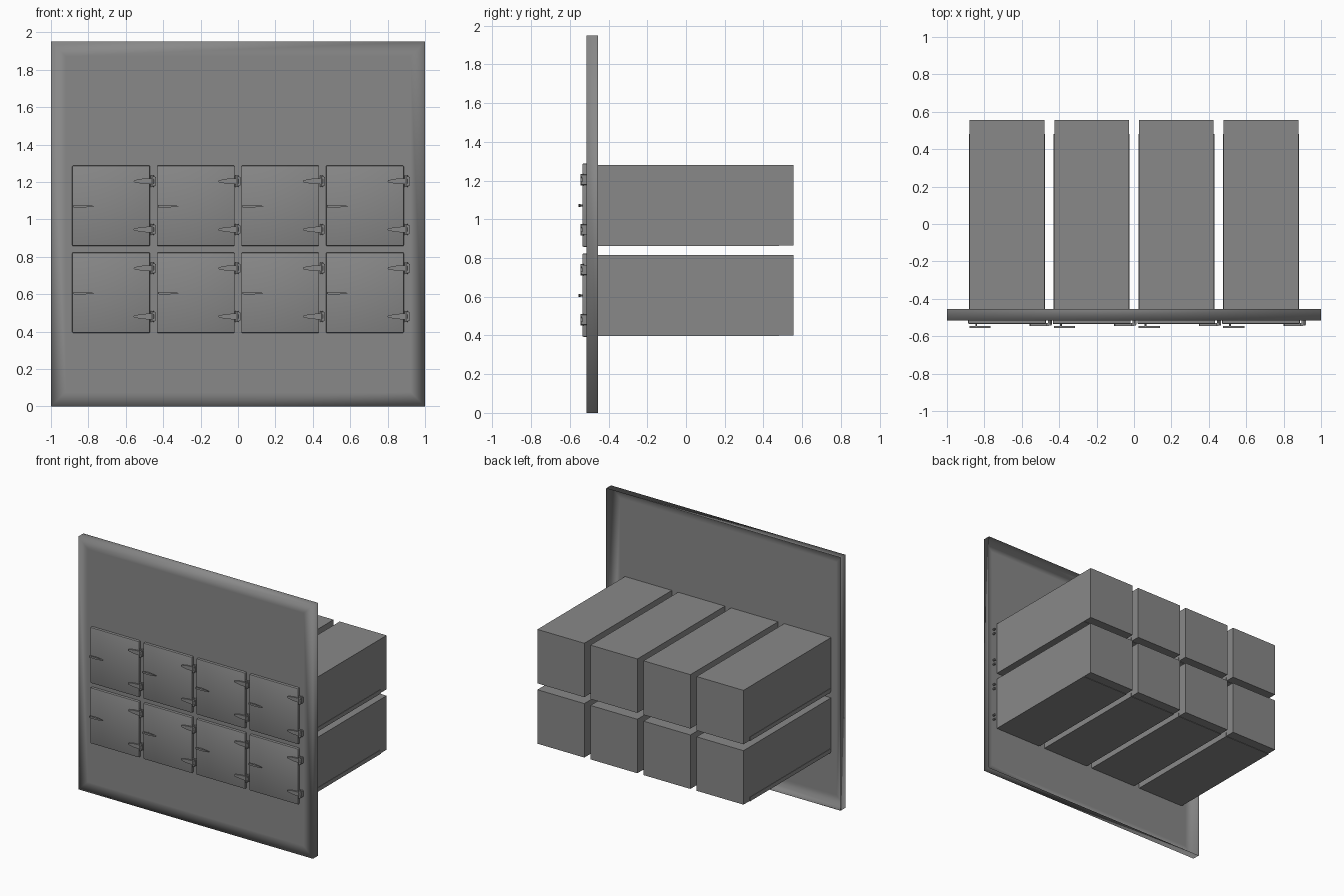
import bpy, bmesh, math
from mathutils import Matrix, Vector

cube = bpy.data.objects.get("Cube")
if cube:
    bpy.data.objects.remove(cube, do_unlink=True)

grey = bpy.data.materials.new("steel grey")
grey.use_nodes = True
colour = (0.25, 0.25, 0.25, 1)
grey.diffuse_color = colour
grey.node_tree.nodes["Principled BSDF"].inputs["Base Color"].default_value = colour


def finish(bm, name, angle=30):
    """Turn a bmesh into a named, shaded object."""
    bmesh.ops.recalc_face_normals(bm, faces=bm.faces)
    mesh = bpy.data.meshes.new(name)
    bm.to_mesh(mesh)
    bm.free()
    mesh.materials.append(grey)
    obj = bpy.data.objects.new(name, mesh)
    bpy.context.collection.objects.link(obj)
    bpy.ops.object.select_all(action="DESELECT")
    obj.select_set(True)
    bpy.context.view_layer.objects.active = obj
    bpy.ops.object.shade_smooth_by_angle(angle=math.radians(angle))
    return obj


def add_box(bm, low, high):
    low, high = Vector(low), Vector(high)
    matrix = Matrix.Translation((low + high) / 2) @ Matrix.Diagonal((*(high - low), 1))
    return bmesh.ops.create_cube(bm, size=1, matrix=matrix)["verts"]


def add_rod(bm, centre, radius, length, axis, sides=12):
    turn = Vector((0, 0, 1)).rotation_difference(Vector(axis)).to_matrix().to_4x4()
    bmesh.ops.create_cone(bm, cap_ends=True, segments=sides, radius1=radius, radius2=radius,
                          depth=length, matrix=Matrix.Translation(centre) @ turn)


def add_prism(bm, outline, y0, y1):
    """Extrude an outline in x and z from y0 to y1."""
    face = bm.faces.new([bm.verts.new((x, y0, z)) for x, z in outline])
    new = bmesh.ops.extrude_face_region(bm, geom=[face])["geom"]
    moved = [v for v in new if isinstance(v, bmesh.types.BMVert)]
    bmesh.ops.translate(bm, verts=moved, vec=(0, y1 - y0, 0))


# Wall panel: open-backed shell with softly shaded edges
FRONT = -0.515
bm = bmesh.new()
add_box(bm, (-1, FRONT, 0), (1, -0.455, 1.95))
bm.normal_update()
back = [f for f in bm.faces if f.normal.y > 0.9]
bmesh.ops.delete(bm, geom=back, context="FACES_ONLY")
front = [f for f in bm.faces if f.normal.y < -0.9]
bmesh.ops.inset_region(bm, faces=front, thickness=0.11)
finish(bm, "wall_panel", 180)


# Each part of one chamber is made around x = 0, z = 0
def make_chamber():
    bm = bmesh.new()
    add_box(bm, (-0.2, -0.512, -0.208), (0.2, 0.555, 0.208))
    return finish(bm, "chamber")


def make_tray():
    bm = bmesh.new()
    add_box(bm, (-0.203, -0.5, -0.211), (0.203, 0.48, -0.18))
    return finish(bm, "tray")


def make_door():
    bm = bmesh.new()
    add_box(bm, (-0.208, -0.535, -0.215), (0.208, FRONT, 0.215))
    rim = [e for e in bm.edges if sum(v.co.y for v in e.verts) < -1.06
           or abs(e.verts[0].co.y - e.verts[1].co.y) > 0.01]
    bmesh.ops.bevel(bm, geom=rim, offset=0.006, segments=2, profile=0.5, affect="EDGES")
    return finish(bm, "door")


def make_handle():
    bm = bmesh.new()
    add_prism(bm, [(-0.202, -0.006), (-0.15, -0.007), (-0.115, -0.005), (-0.088, 0),
                   (-0.115, 0.005), (-0.15, 0.007), (-0.202, 0.006)], -0.555, -0.545)
    add_rod(bm, (-0.165, -0.54, 0), 0.005, 0.02, (0, 1, 0))
    return finish(bm, "handle")


def make_hinge(name):
    bm = bmesh.new()
    # tapered strap on the door
    add_prism(bm, [(0.125, -0.006), (0.17, -0.014), (0.218, -0.016), (0.218, 0.016),
                   (0.17, 0.014), (0.125, 0.006), (0.12, 0)], -0.545, -0.53)
    # knuckle, wall plate and the bolts that pass through the wall
    add_rod(bm, (0.22, -0.537, 0), 0.009, 0.06, (0, 0, 1))
    add_box(bm, (0.218, -0.538, -0.022), (0.24, FRONT, 0.022))
    for z in (-0.018, 0.018):
        add_rod(bm, (0.23, -0.519, z), 0.008, 0.05, (0, 1, 0), 8)
    return finish(bm, name)


upper, lower = make_hinge("upper_hinge"), make_hinge("lower_hinge")
parts = [(make_chamber(), 0), (make_tray(), 0), (make_door(), 0), (make_handle(), -0.002),
         (upper, 0.131), (lower, -0.127)]

# Repeat the chamber parts over two rows of four
for row, z in enumerate((0.608, 1.073)):
    for column in range(4):
        x = (column - 1.5) * 0.4525
        for part, lift in parts:
            obj = part
            if row or column:
                obj = part.copy()
                bpy.context.collection.objects.link(obj)
            obj.location = (x, 0, z + lift)
